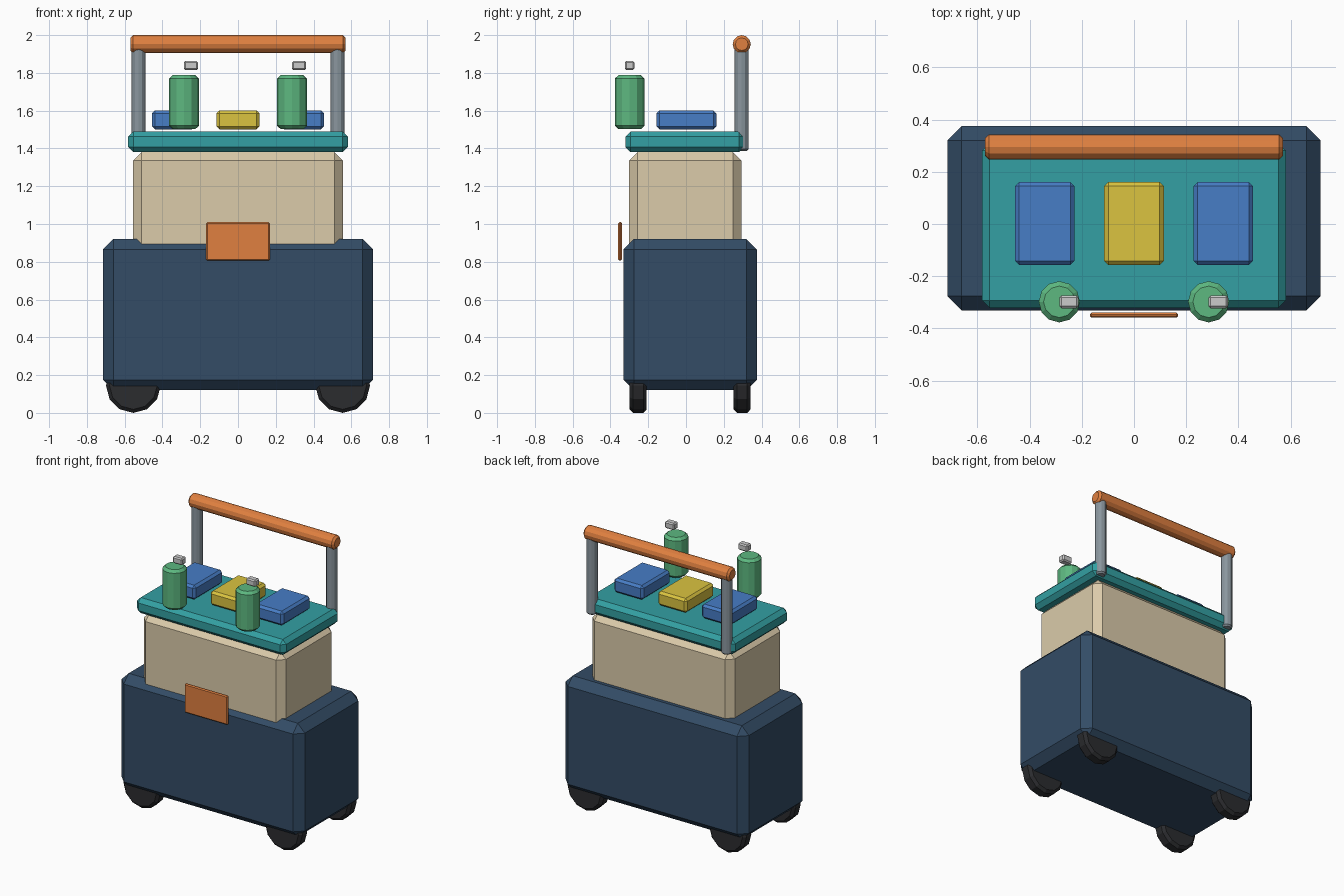
import bpy
from math import pi

if "Cube" in bpy.data.objects:
    bpy.data.objects.remove(bpy.data.objects["Cube"])


def material(name, hex_code):
    rgb = [int(hex_code[i:i + 2], 16) / 255 for i in (0, 2, 4)]
    m = bpy.data.materials.new(name)
    m.diffuse_color = [((c + 0.055) / 1.055) ** 2.4 for c in rgb] + [1]
    m.use_nodes = True
    m.node_tree.nodes["Principled BSDF"].inputs["Base Color"].default_value = m.diffuse_color
    return m


NAVY = material("navy", "334C66")
SAND = material("sand", "DBCBAA")
TEAL = material("teal", "33A0A3")
ORANGE = material("orange", "E08040")
BLUE = material("blue", "477DC6")
YELLOW = material("yellow", "DBC440")
GREEN = material("green", "5DB880")
STEEL = material("steel", "8A969E")
RUBBER = material("rubber", "2B2C2F")
WHITE = material("off_white", "D2D4D4")


def finish(name, mat, bevel):
    o = bpy.context.object
    o.name = o.data.name = name
    o.data.materials.append(mat)
    b = o.modifiers.new("chamfer", 'BEVEL')
    b.width, b.segments = bevel, 1
    b.limit_method, b.angle_limit = 'ANGLE', 0.8
    return o


def box(name, center, size, mat, bevel):
    bpy.ops.mesh.primitive_cube_add(size=1, location=center)
    bpy.context.object.scale = size
    bpy.ops.object.transform_apply(location=False, rotation=False, scale=True)
    return finish(name, mat, bevel)


def cylinder(name, center, radius, depth, mat, bevel, rot=(0, 0, 0)):
    bpy.ops.mesh.primitive_cylinder_add(vertices=12, radius=radius, depth=depth,
                                        location=center, rotation=rot)
    return finish(name, mat, bevel)


# cart body, upper bin and tray
box("cart_body", (0, 0.022, 0.52), (1.43, 0.706, 0.80), NAVY, 0.055)
box("upper_bin", (0, -0.004, 1.09), (1.11, 0.596, 0.58), SAND, 0.045)
box("tray_top", (0, -0.006, 1.435), (1.164, 0.63, 0.11), TEAL, 0.028)
box("front_label_plate", (0, -0.349, 0.908), (0.338, 0.02, 0.204), ORANGE, 0.007)

# folded cloths on the tray
for name, x, mat in (("left_cloth", -0.342, BLUE), ("middle_cloth", 0, YELLOW),
                     ("right_cloth", 0.342, BLUE)):
    box(name, (x, 0.002, 1.551), (0.228, 0.318, 0.10), mat, 0.016)

# push handle
cylinder("handle_bar", (0, 0.295, 1.952), 0.048, 1.14, ORANGE, 0.014, (0, pi / 2, 0))

# mirrored parts: posts, spray bottles, wheels
for side, s in (("left", -1), ("right", 1)):
    cylinder(side + "_handle_post", (s * 0.526, 0.295, 1.665), 0.037, 0.555, STEEL, 0.01)
    x = s * 0.286
    cylinder(side + "_bottle", (x, -0.298, 1.645), 0.079, 0.285, GREEN, 0.018)
    box(side + "_bottle_nozzle", (x + 0.037, -0.298, 1.839), (0.074, 0.05, 0.048), WHITE, 0.008)
    for end, y in (("front", -0.253), ("back", 0.297)):
        cylinder(f"{end}_{side}_wheel", (s * 0.554, y, 0.145), 0.145, 0.09, RUBBER, 0.018,
                 (pi / 2, 0, 0))
